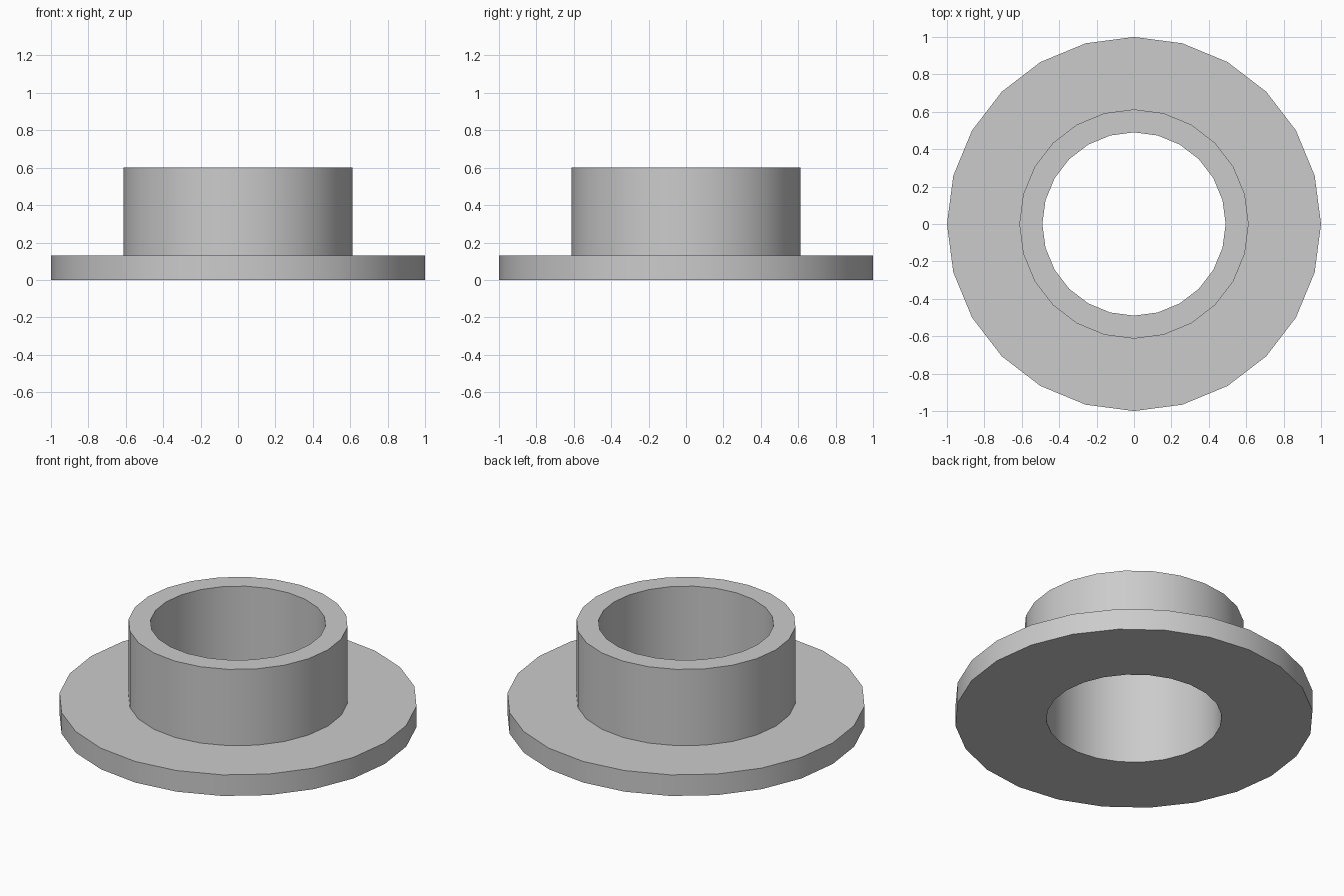
import bpy
import bmesh
from math import pi, radians
from mathutils import Matrix

cube = bpy.data.objects.get("Cube")
if cube:
    bpy.data.objects.remove(cube, do_unlink=True)

SIDES = 24
OUTER, COLLAR, BORE = 1.0, 0.613, 0.49
FLANGE_TOP, COLLAR_TOP = 0.13, 0.6

# Plain grey finish
grey = bpy.data.materials.new("plain grey")
grey.use_nodes = True
colour = (0.6, 0.6, 0.6, 1.0)
grey.diffuse_color = colour
grey.node_tree.nodes["Principled BSDF"].inputs["Base Color"].default_value = colour

# Half section of the bushing: bore, collar and flange
profile = [(BORE, 0), (OUTER, 0), (OUTER, FLANGE_TOP),
           (COLLAR, FLANGE_TOP), (COLLAR, COLLAR_TOP), (BORE, COLLAR_TOP)]

# Revolve the section into one closed ring
bm = bmesh.new()
rings = []
for r, z in profile:
    ring = bmesh.ops.create_circle(bm, segments=SIDES, radius=r,
                                   matrix=Matrix.Translation((0, 0, z)))
    rings.append(ring["verts"])
for low, high in zip(rings, rings[1:] + rings[:1]):
    for i in range(SIDES):
        j = (i + 1) % SIDES
        bm.faces.new((low[i], low[j], high[j], high[i]))
bmesh.ops.recalc_face_normals(bm, faces=bm.faces)

mesh = bpy.data.meshes.new("flanged_bushing")
bm.to_mesh(mesh)
bm.free()
mesh.materials.append(grey)
bushing = bpy.data.objects.new("flanged_bushing", mesh)
bpy.context.collection.objects.link(bushing)

# Smooth round walls with sharp rims
bpy.ops.object.select_all(action="DESELECT")
bushing.select_set(True)
bpy.context.view_layer.objects.active = bushing
bpy.ops.object.shade_smooth_by_angle(angle=radians(30))
